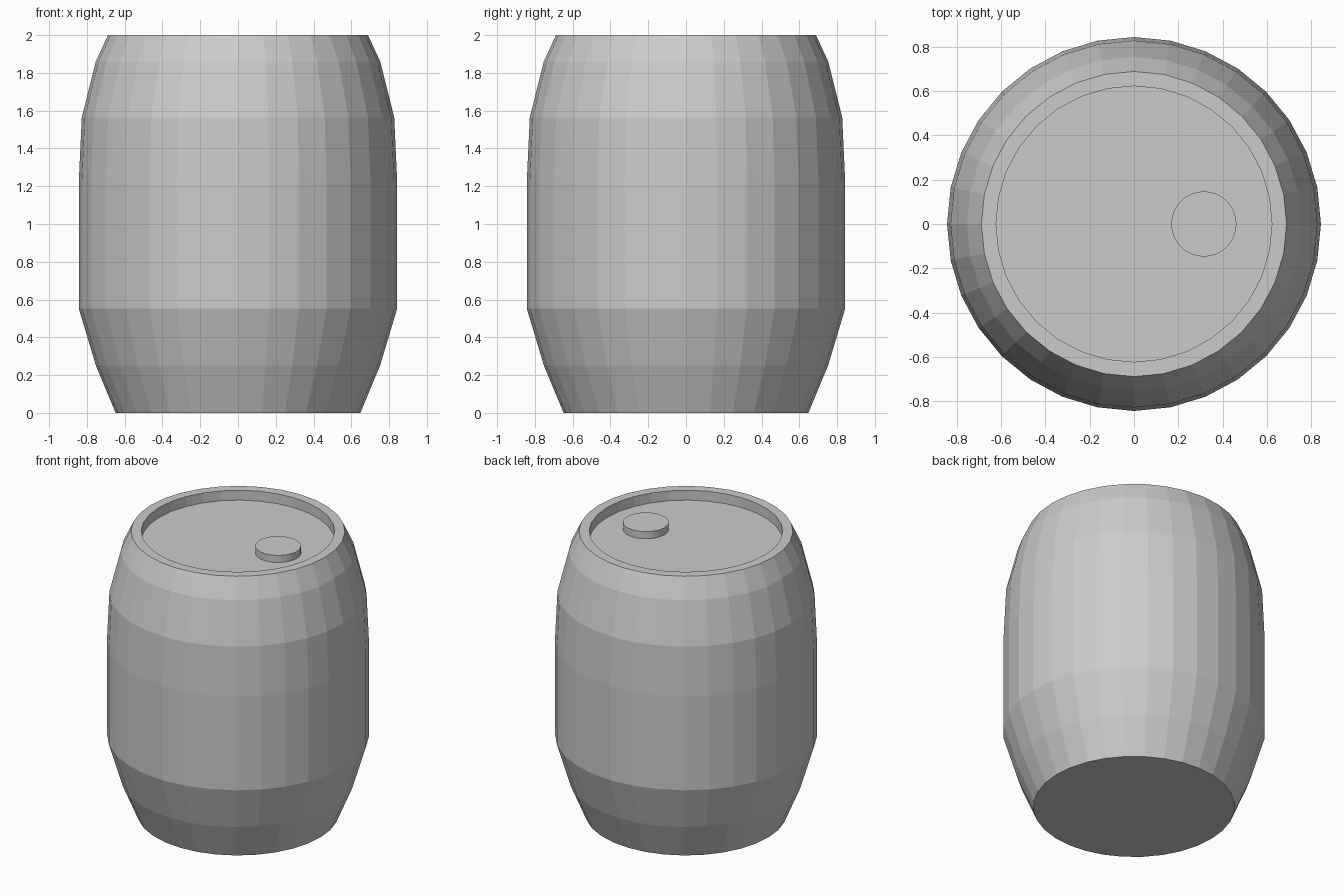
import bpy
import bmesh
from math import cos, sin, tau

if "Cube" in bpy.data.objects:
    bpy.data.objects.remove(bpy.data.objects["Cube"])


def lathe(name, profile, sides, centre=(0, 0)):
    """Revolve (radius, z) points around z and cap both ends."""
    bm = bmesh.new()
    rings = [[bm.verts.new((centre[0] + r * cos(tau * i / sides),
                            centre[1] + r * sin(tau * i / sides), z))
              for i in range(sides)] for r, z in profile]
    for a, b in zip(rings, rings[1:]):
        for i in range(sides):
            j = (i + 1) % sides
            bm.faces.new((a[i], a[j], b[j], b[i]))
    bm.faces.new(rings[0][::-1])
    bm.faces.new(rings[-1])
    mesh = bpy.data.meshes.new(name)
    bm.to_mesh(mesh)
    bm.free()
    obj = bpy.data.objects.new(name, mesh)
    bpy.context.collection.objects.link(obj)
    return obj


# Bulging body with a raised rim and recessed lid
lathe("barrel_body", [(0.648, 0), (0.752, 0.25), (0.843, 0.553), (0.843, 1.22),
                      (0.827, 1.565), (0.753, 1.86), (0.688, 2.0),
                      (0.622, 2.0), (0.622, 1.93)], 32)

# Off-centre stopper standing on the lid
lathe("bung_cap", [(0.147, 1.93), (0.147, 1.98)], 32, (0.315, 0))
